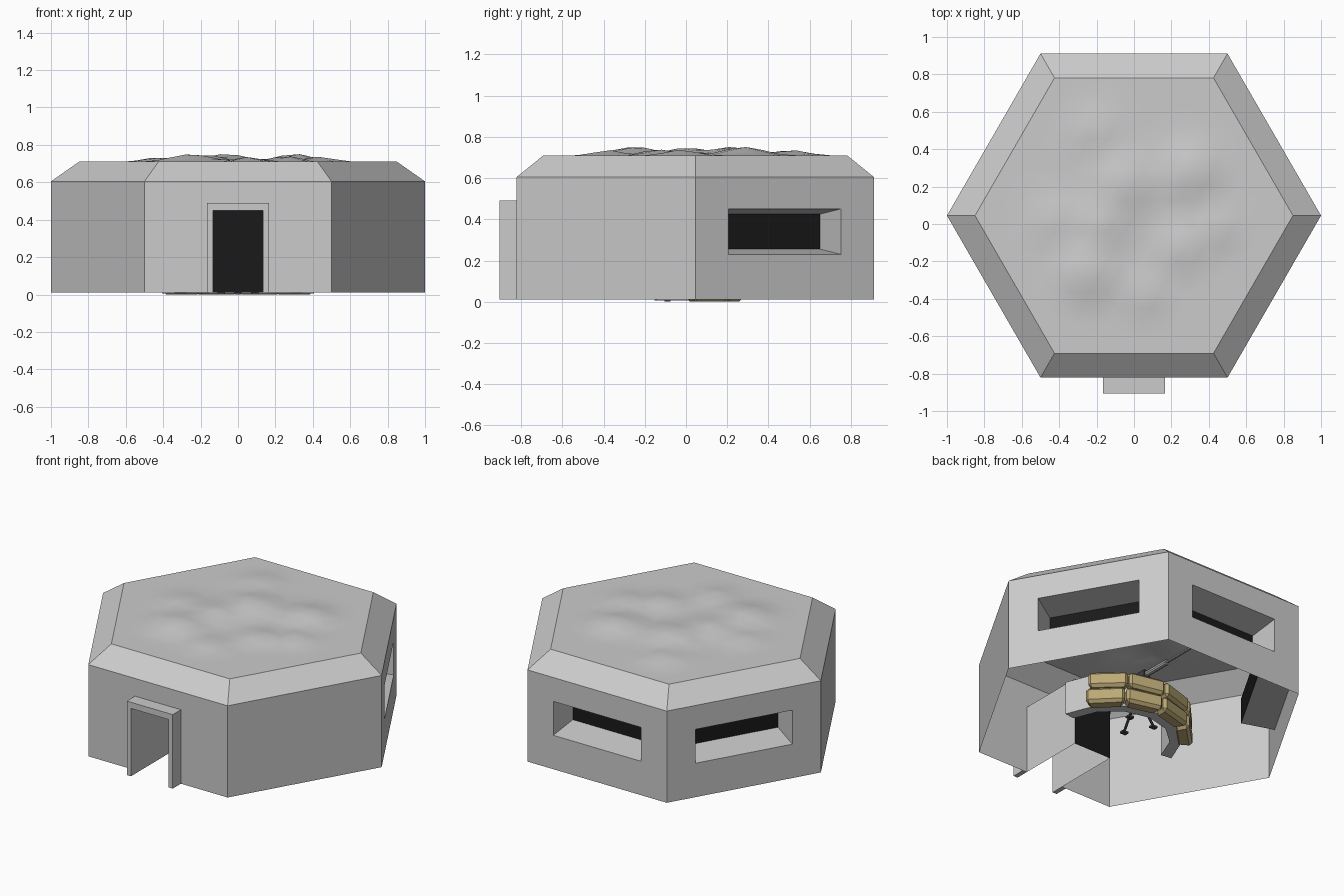
import bpy, bmesh, math
from mathutils import Vector, Matrix

if "Cube" in bpy.data.objects:
    bpy.data.objects.remove(bpy.data.objects["Cube"])

CY, BASE, WALL, ROOF = 0.045, 0.01, 0.605, 0.71


def material(name, col):
    m = bpy.data.materials.new(name)
    m.diffuse_color = (*col, 1)
    m.use_nodes = True
    m.node_tree.nodes["Principled BSDF"].inputs["Base Color"].default_value = m.diffuse_color
    return m


BLACK = material("darkness", (0.01, 0.01, 0.01))
ROOFC = material("roof_grey", (0.6, 0.6, 0.59))
SAND = material("sandbag_tan", (0.5, 0.4, 0.18))
METAL = material("gun_metal", (0.05, 0.05, 0.055))
STEEL = material("light_steel", (0.45, 0.45, 0.45))


def finish(name, bm, mat=None):
    bmesh.ops.remove_doubles(bm, verts=bm.verts, dist=1e-5)
    me = bpy.data.meshes.new(name)
    bm.to_mesh(me)
    bm.free()
    ob = bpy.data.objects.new(name, me)
    bpy.context.collection.objects.link(ob)
    if mat:
        me.materials.append(mat)
    return ob


def face(bm, pts):
    return bm.faces.new([bm.verts.new(p) for p in pts])


def corner(i, r, z):
    a = math.radians(60 * i)
    return Vector((r * math.cos(a), CY + r * math.sin(a), z))


def box(bm, lo, hi):
    lo, hi = Vector(lo), Vector(hi)
    m = Matrix.Translation((lo + hi) / 2) @ Matrix.Diagonal((*(hi - lo), 1))
    return bmesh.ops.create_cube(bm, size=1, matrix=m)["verts"]


def rod(bm, a, b, r, n=8):
    a, b = Vector(a), Vector(b)
    d = b - a
    m = Matrix.Translation((a + b) / 2) @ d.to_track_quat('Z', 'Y').to_matrix().to_4x4()
    bmesh.ops.create_cone(bm, cap_ends=True, segments=n, radius1=r, radius2=r,
                          depth=d.length, matrix=m)


# Hexagonal wall shell with window and door openings, and sloping roof edge
walls, recess, dark = bmesh.new(), bmesh.new(), bmesh.new()
for i in range(6):
    a, b = corner(i, 1, 0), corner(i + 1, 1, 0)
    mid, along = (a + b) / 2, (b - a).normalized()
    inward = Vector((0, CY, 0)) - mid
    inward.normalize()

    def P(u, z, d=0):
        return mid + along * u + inward * d + Vector((0, 0, z))

    face(walls, [P(-.5, WALL), P(.5, WALL), corner(i + 1, .85, ROOF), corner(i, .85, ROOF)])
    if i in (0, 1, 2):
        w, z0, z1, d, n0, n1 = .315, .23, .45, .2, .255, .425
    elif i == 4:
        w, z0, z1, d, n0, n1 = .135, BASE, .45, .44, BASE, .45
    else:
        face(walls, [P(-.5, BASE), P(.5, BASE), P(.5, WALL), P(-.5, WALL)])
        continue
    outer = [(-.5, BASE), (.5, BASE), (.5, WALL), (-.5, WALL)]
    hole = [(-w, z0), (w, z0), (w, z1), (-w, z1)]
    inner = [(-w, n0), (w, n0), (w, n1), (-w, n1)]
    for k in range(4):
        j = (k + 1) % 4
        if i == 4 and k == 0:
            continue
        face(walls, [P(*outer[k]), P(*outer[j]), P(*hole[j]), P(*hole[k])])
        face(recess, [P(*hole[k]), P(*hole[j]), P(*inner[j], d), P(*inner[k], d)])
    face(dark, [P(*q, d) for q in inner])
finish("bunker_walls", walls)
finish("opening_recesses", recess)
finish("dark_openings", dark, BLACK)

# Protruding door frame
bm = bmesh.new()
for s in (-1, 1):
    xs = sorted((s * .135, s * .165))
    box(bm, (xs[0], -.905, BASE), (xs[1], -.82, .49))
box(bm, (-.135, -.905, .45), (.135, -.82, .49))
finish("door_frame", bm)

# Rough roof slab: subdivided hexagon with low mounds (x, y, height, radius)
MOUNDS = [(-.25, -.25, .048, .22), (-.06, .22, .048, .22), (.3, .28, .048, .2),
          (-.42, .02, .03, .16), (.43, -.02, .03, .16), (.05, -.38, .028, .15),
          (-.2, .5, .03, .17), (-.17, .0, .046, .18), (.25, -.13, .035, .16)]


def roof_z(p):
    h = max([0] + [m[2] * (1 - math.hypot(p.x - m[0], p.y - m[1]) / m[3]) for m in MOUNDS])
    return ROOF + h


bm = bmesh.new()
N = 9
for i in range(6):
    c, a, b = Vector((0, CY, ROOF)), corner(i, .85, ROOF), corner(i + 1, .85, ROOF)

    def Q(s, t):
        return c + (a - c) * (s / N) + (b - c) * (t / N)

    for s in range(N):
        for t in range(N - s):
            face(bm, [Q(s, t), Q(s + 1, t), Q(s, t + 1)])
            if s + t < N - 1:
                face(bm, [Q(s + 1, t), Q(s + 1, t + 1), Q(s, t + 1)])
for v in bm.verts:
    v.co.z = roof_z(v.co)
roof = finish("rough_roof", bm, ROOFC)
roof.data.polygons.foreach_set("use_smooth", [True] * len(roof.data.polygons))


# Curved block used for the parapet and for each sandbag
def arc_block(bm, r0, r1, a0, a1, z0, z1, steps):
    def pt(r, a, z):
        return Vector((r * math.cos(a), -.2 + r * math.sin(a), z))
    rings = []
    for k in range(steps + 1):
        a = math.radians(a0 + (a1 - a0) * k / steps)
        rings.append([bm.verts.new(pt(r, a, z)) for r, z in
                      ((r0, z0), (r1, z0), (r1, z1), (r0, z1))])
    for p, q in zip(rings, rings[1:]):
        for k in range(4):
            j = (k + 1) % 4
            bm.faces.new((p[k], p[j], q[j], q[k]))
    bm.faces.new(rings[0][::-1])
    bm.faces.new(rings[-1])


bm = bmesh.new()
arc_block(bm, .34, .41, 8, 172, .005, .22, 6)
finish("gun_parapet", bm)

bm = bmesh.new()
for layer in range(2):
    for k in range(4):
        a = 30 + 30 * k + (2 if layer else 0)
        arc_block(bm, .385, .48, a + .5, a + 29.5, .0 + .105 * layer, .1 + .105 * layer, 1)
bags = finish("sandbags", bm, SAND)
bev = bags.modifiers.new("soft_corners", 'BEVEL')
bev.width, bev.segments = .018, 1

# Machine gun: receiver, grips, barrel and tripod
bm = bmesh.new()
box(bm, (-.022, -.1, .285), (.022, .12, .335))
box(bm, (-.06, .0, .28), (-.022, .08, .33))
for s in (-1, 1):
    rod(bm, (s * .018, -.1, .31), (s * .018, -.14, .31), .006)
    rod(bm, (s * .018, -.14, .28), (s * .018, -.14, .33), .008)
rod(bm, (0, .03, .2), (0, .03, .29), .018)
for foot in ((-.09, .07, 0), (.09, .07, 0), (0, -.09, 0)):
    rod(bm, (0, .03, .21), (foot[0], foot[1], .012), .008)
    box(bm, (foot[0] - .02, foot[1] - .015, 0), (foot[0] + .02, foot[1] + .015, .012))
finish("gun_body_and_tripod", bm, METAL)

bm = bmesh.new()
rod(bm, (0, .12, .312), (0, .3, .312), .018, 10)
rod(bm, (0, .3, .312), (0, .52, .312), .009, 10)
finish("gun_barrel", bm, STEEL)

# Consistent outward normals
for ob in bpy.context.collection.objects:
    bm = bmesh.new()
    bm.from_mesh(ob.data)
    if ob.name != "opening_recesses":
        bmesh.ops.recalc_face_normals(bm, faces=bm.faces)
    bm.to_mesh(ob.data)
    bm.free()
